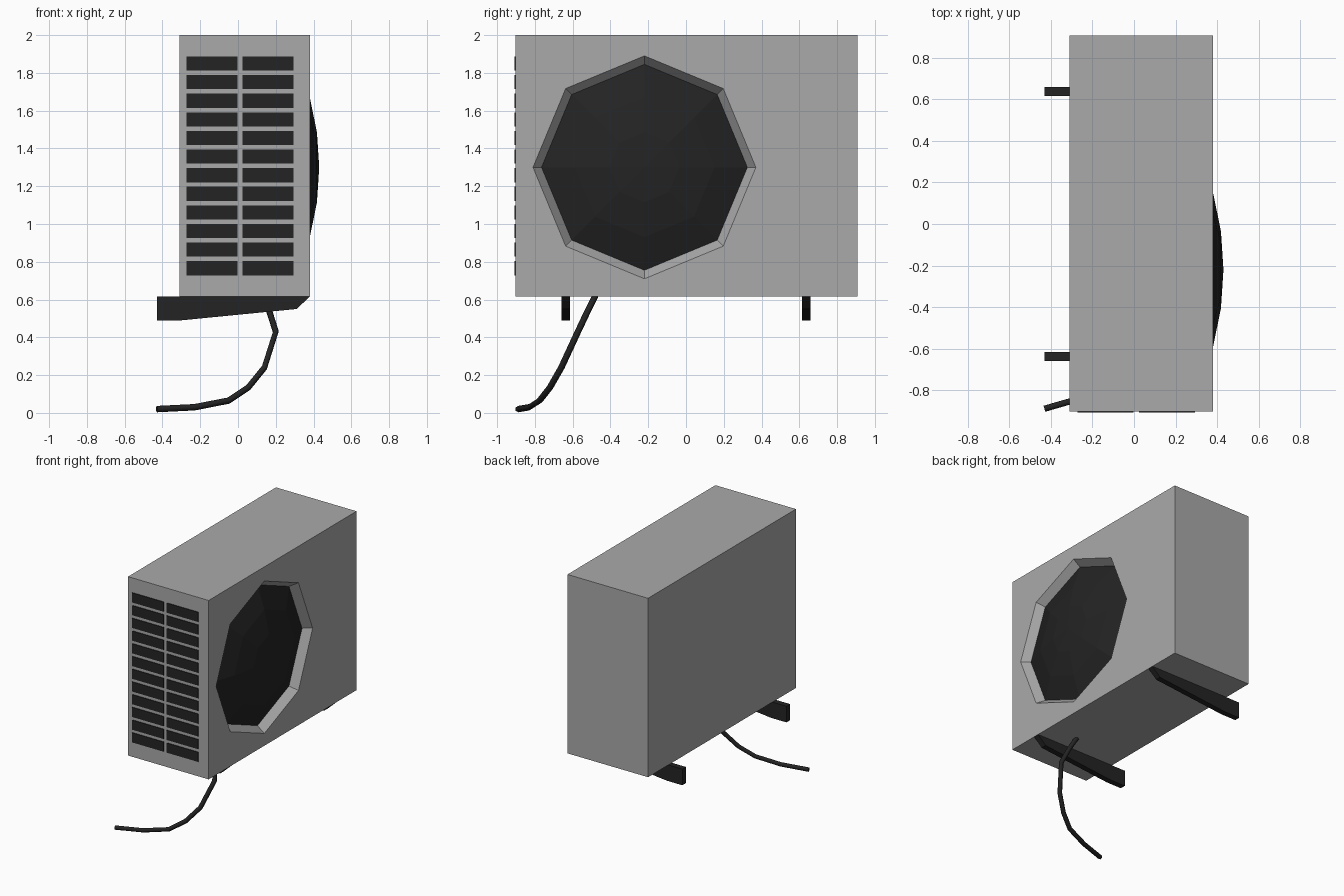
import bpy, bmesh, math
from mathutils import Vector

cube = bpy.data.objects.get("Cube")
if cube:
    bpy.data.objects.remove(cube, do_unlink=True)


def material(name, value):
    m = bpy.data.materials.new(name)
    m.use_nodes = True
    color = (value, value, value, 1)
    m.diffuse_color = color
    m.node_tree.nodes["Principled BSDF"].inputs["Base Color"].default_value = color
    return m


grey = material("casing grey", 0.40)
black = material("dark plastic", 0.017)


def finish(name, bm, mat):
    mesh = bpy.data.meshes.new(name)
    bmesh.ops.recalc_face_normals(bm, faces=bm.faces)
    bm.to_mesh(mesh)
    bm.free()
    mesh.materials.append(mat)
    obj = bpy.data.objects.new(name, mesh)
    bpy.context.collection.objects.link(obj)
    return obj


def add_box(bm, lo, hi):
    lo, hi = Vector(lo), Vector(hi)
    for v in bmesh.ops.create_cube(bm, size=1)["verts"]:
        v.co = [(a + b) / 2 + c * (b - a) for a, b, c in zip(lo, hi, v.co)]


LEFT, RIGHT, FRONT, BACK, BASE, TOP = -0.31, 0.38, -0.902, 0.907, 0.615, 2.0
FAN_Y, FAN_Z, SIDES = -0.22, 1.30, 8


def octagon(bm, radius, x):
    return [bm.verts.new((x, FAN_Y + radius * math.cos(a), FAN_Z + radius * math.sin(a)))
            for a in (i * math.tau / SIDES for i in range(SIDES))]


def bridge(bm, a, b):
    for i in range(SIDES):
        j = (i + 1) % SIDES
        bm.faces.new((a[i], a[j], b[j], b[i]))


# Casing: box whose fan side is opened around an octagonal recess
bm = bmesh.new()
add_box(bm, (LEFT, FRONT, BASE), (RIGHT, BACK, TOP))
side = max(bm.faces, key=lambda f: f.calc_center_median().x)
rim_edges = list(side.edges)
bmesh.ops.delete(bm, geom=[side], context='FACES_ONLY')
rim = octagon(bm, 0.59, RIGHT)
ring_edges = [bm.edges.new((rim[i], rim[(i + 1) % SIDES])) for i in range(SIDES)]
bmesh.ops.triangle_fill(bm, use_beauty=True, edges=rim_edges + ring_edges)
floor = octagon(bm, 0.545, 0.32)
bridge(bm, rim, floor)
bm.faces.new(floor)
casing = finish("casing", bm, grey)

# Fan grille: shallow faceted dome
bm = bmesh.new()
rings = [octagon(bm, r, x) for r, x in ((0.545, 0.321), (0.37, 0.38), (0.185, 0.418))]
for a, b in zip(rings, rings[1:]):
    bridge(bm, a, b)
tip = bm.verts.new((0.43, FAN_Y, FAN_Z))
for i in range(SIDES):
    bm.faces.new((rings[-1][i], rings[-1][(i + 1) % SIDES], tip))
finish("fan_grille", bm, black)

# Vent slots on the front
bm = bmesh.new()
for row in range(12):
    z = 1.887 - row * 0.0985
    for x in (-0.272, 0.024):
        add_box(bm, (x, FRONT - 0.005, z - 0.075), (x + 0.27, FRONT + 0.002, z))
finish("vent_slots", bm, black)

# Mounting brackets: tapered profile extruded across the width
profile = [(-0.43, BASE), (RIGHT, BASE), (0.31, 0.55), (-0.30, 0.49), (-0.43, 0.49)]
for name, y in (("front_bracket", -0.637), ("rear_bracket", 0.637)):
    bm = bmesh.new()
    face = bm.faces.new([bm.verts.new((x, y - 0.022, z)) for x, z in profile])
    out = bmesh.ops.extrude_face_region(bm, geom=[face])
    moved = [g for g in out["geom"] if isinstance(g, bmesh.types.BMVert)]
    bmesh.ops.translate(bm, verts=moved, vec=(0, 0.044, 0))
    finish(name, bm, black)

# Hose hanging from the base
path = [(0.13, -0.48, 0.62), (0.165, -0.52, 0.54), (0.20, -0.572, 0.43), (0.14, -0.66, 0.24),
        (0.055, -0.72, 0.135), (-0.05, -0.775, 0.065), (-0.23, -0.83, 0.03), (-0.43, -0.888, 0.02)]
curve = bpy.data.curves.new("hose", 'CURVE')
curve.dimensions = '3D'
curve.bevel_depth = 0.017
curve.bevel_resolution = 1
curve.use_fill_caps = True
spline = curve.splines.new('POLY')
spline.points.add(len(path) - 1)
for point, co in zip(spline.points, path):
    point.co = (*co, 1)
curve.materials.append(black)
hose = bpy.data.objects.new("hose", curve)
bpy.context.collection.objects.link(hose)
